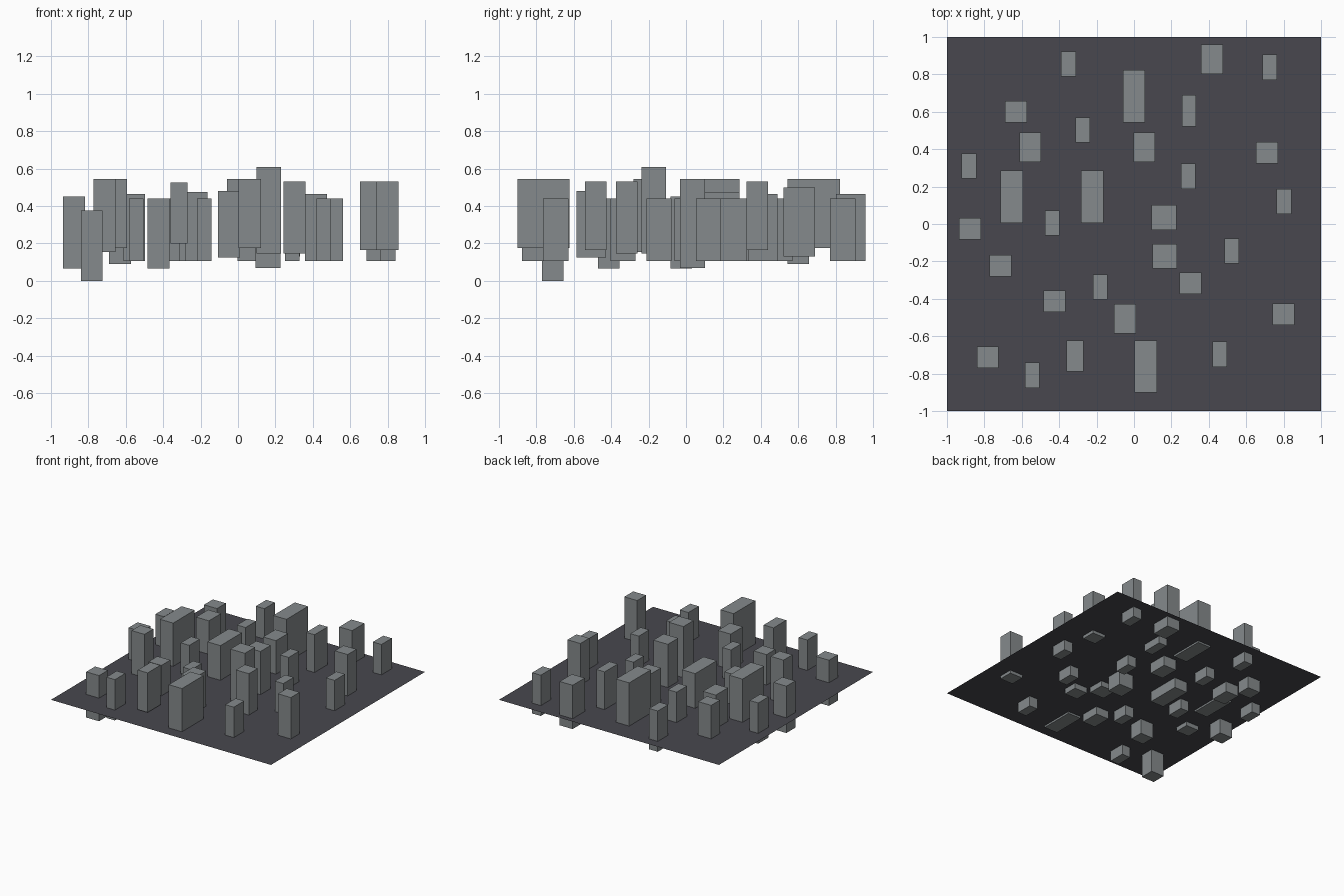
import bpy


def material(name, rgb):
    m = bpy.data.materials.new(name)
    m.diffuse_color = (*rgb, 1)
    return m


GREY = material("concrete grey", (0.235, 0.255, 0.263))
DARK = material("asphalt dark", (0.065, 0.064, 0.077))

# Thin ground sheet
bpy.ops.mesh.primitive_plane_add(size=2, location=(0, 0, 0.19))
ground = bpy.context.object
ground.name = "ground_sheet"
ground.data.materials.append(DARK)


def tower(name, x, y, w, d, z0, z1):
    bpy.ops.mesh.primitive_cube_add(size=1, location=(x, y, (z0 + z1) / 2))
    ob = bpy.context.object
    ob.name = name
    ob.scale = (w, d, z1 - z0)
    ob.data.materials.append(GREY)


# Small towers, all the same height
for x, y in [(-0.35, 0.855), (0.725, 0.838), (-0.275, 0.503), (-0.882, 0.31),
             (0.29, 0.255), (0.802, 0.12), (-0.438, 0.005), (0.522, -0.145),
             (-0.18, -0.337), (-0.545, -0.808), (0.458, -0.697)]:
    tower("small_tower", x, y, 0.078, 0.135, 0.105, 0.44)

# Medium towers
for x, y, z0, z1 in [(0.418, 0.88, 0.105, 0.465), (-0.555, 0.41, 0.105, 0.465),
                     (0.055, 0.41, 0.105, 0.465), (-0.048, -0.507, 0.125, 0.48)]:
    tower("medium_tower", x, y, 0.117, 0.158, z0, z1)

# Long slab blocks
for x, y, z0, z1 in [(0, 0.683, 0.175, 0.545), (-0.653, 0.145, 0.175, 0.545),
                     (-0.223, 0.145, 0.105, 0.475), (0.062, -0.762, 0.175, 0.545)]:
    tower("slab_block", x, y, 0.12, 0.28, z0, z1)

# Narrow blocks
tower("narrow_block", 0.294, 0.605, 0.075, 0.17, 0.13, 0.50)
tower("narrow_block", -0.315, -0.705, 0.09, 0.165, 0.2, 0.525)

# Square towers at varied heights
for x, y, z0, z1 in [(-0.63, 0.6, 0.09, 0.465), (0.712, 0.38, 0.165, 0.53),
                     (-0.877, -0.025, 0.065, 0.45), (-0.713, -0.222, 0.155, 0.545),
                     (0.303, -0.318, 0.145, 0.53), (-0.425, -0.413, 0.065, 0.44),
                     (0.8, -0.483, 0.165, 0.53), (-0.782, -0.713, 0.0, 0.375)]:
    tower("square_tower", x, y, 0.117, 0.115, z0, z1)

# Two wide central towers
tower("central_tower", 0.16, 0.035, 0.132, 0.134, 0.07, 0.545)
tower("central_tower", 0.164, -0.173, 0.132, 0.132, 0.145, 0.61)
